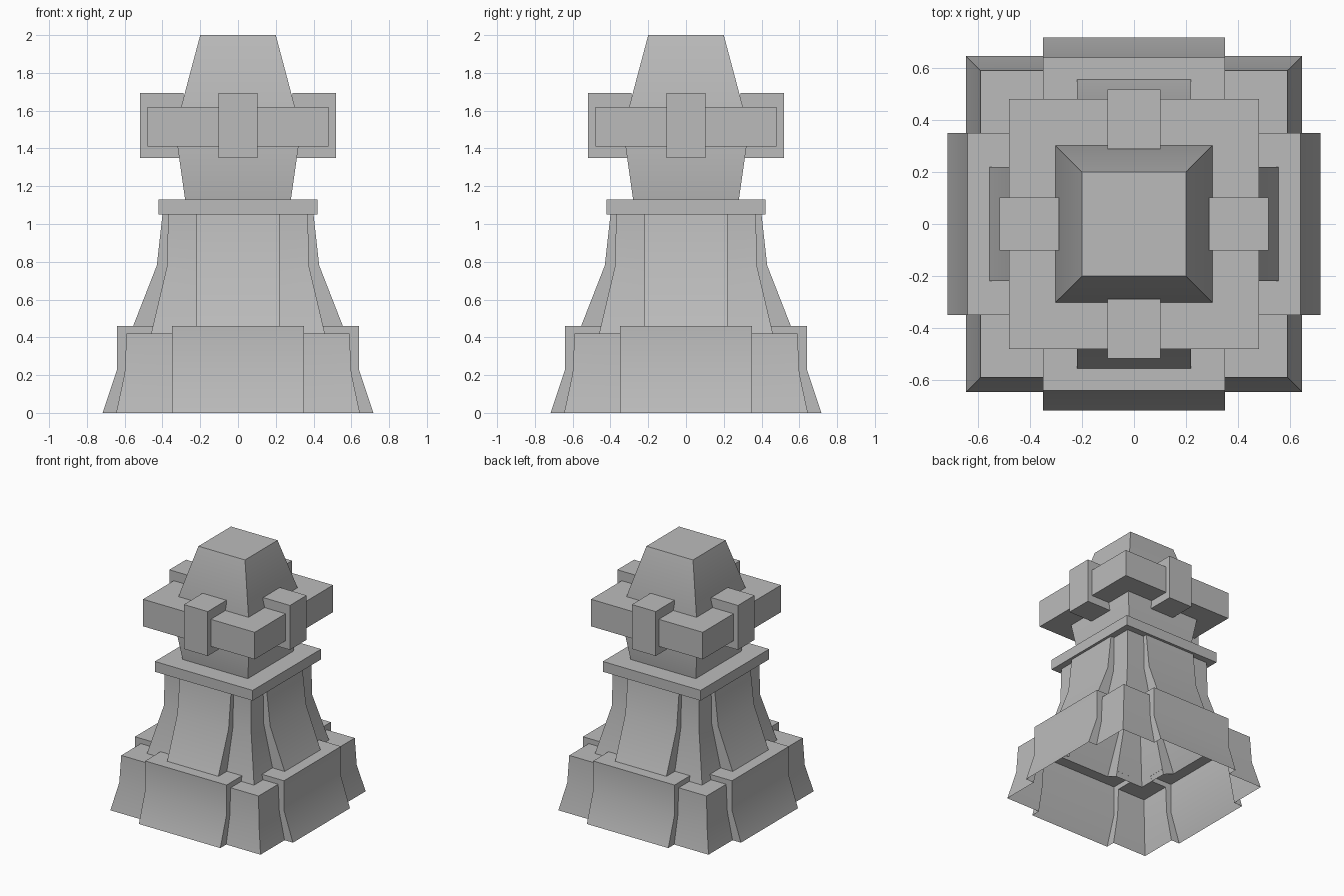
import bpy, bmesh, math
from mathutils import Vector

cube = bpy.data.objects.get("Cube")
if cube:
    bpy.data.objects.remove(cube, do_unlink=True)

stone = bpy.data.materials.new("grey stone")
stone.use_nodes = True
GREY = (0.5, 0.5, 0.5, 1)
stone.diffuse_color = GREY
stone.node_tree.nodes["Principled BSDF"].inputs["Base Color"].default_value = GREY


def finish(name, bm):
    bmesh.ops.remove_doubles(bm, verts=bm.verts, dist=0.0005)
    bmesh.ops.dissolve_limit(bm, angle_limit=0.01, verts=bm.verts, edges=bm.edges)
    bmesh.ops.recalc_face_normals(bm, faces=bm.faces)
    mesh = bpy.data.meshes.new(name)
    bm.to_mesh(mesh)
    bm.free()
    obj = bpy.data.objects.new(name, mesh)
    bpy.context.collection.objects.link(obj)
    mesh.materials.append(stone)
    bpy.ops.object.select_all(action='DESELECT')
    obj.select_set(True)
    bpy.context.view_layer.objects.active = obj
    bpy.ops.object.shade_smooth_by_angle(angle=math.radians(30))
    return obj


def eightfold(name, polys):
    """Repeat the polygons of half a side around all four sides."""
    bm = bmesh.new()
    for poly in polys:
        for sx in (1, -1):
            for sy in (1, -1):
                for swap in (False, True):
                    pts = [(sx * (y if swap else x), sy * (x if swap else y), z)
                           for x, y, z in poly]
                    bm.faces.new([bm.verts.new(p) for p in pts])
    return finish(name, bm)


def stack(name, levels):
    """Closed square loft through (half width, height) levels."""
    bm = bmesh.new()
    rings = [[bm.verts.new((sx * h, sy * h, z))
              for sx, sy in ((-1, -1), (1, -1), (1, 1), (-1, 1))] for h, z in levels]
    bm.faces.new(rings[0])
    bm.faces.new(rings[-1])
    for a, b in zip(rings, rings[1:]):
        for i in range(4):
            j = (i + 1) % 4
            bm.faces.new((a[i], a[j], b[j], b[i]))
    return finish(name, bm)


def buttressed(w, panel, core):
    """Half a side: raised centre panel, its flank and the core wall beside it."""
    polys = []
    for (d0, p0), (d1, p1), (c0, z0), (c1, z1) in zip(panel, panel[1:], core, core[1:]):
        polys += [
            [(0, d0, p0), (w, d0, p0), (w, d1, p1), (0, d1, p1)],
            [(w, d0, p0), (w, c0, z0), (w, c1, z1), (w, d1, p1)],
            [(w, c0, z0), (c0, c0, z0), (c1, c1, z1), (w, c1, z1)],
        ]
    return polys


# Flared plinth and tapered shaft, one hollow shell open below
BW, SW = 0.35, 0.22
base_panel = [(0.717, 0), (0.64, 0.23), (0.64, 0.46)]
base_core = [(0.645, 0), (0.60, 0.21), (0.59, 0.42)]
shaft_panel = [(0.555, 0.46), (0.43, 0.78), (0.40, 1.05)]
shaft_core = [(0.46, 0.42), (0.375, 0.78), (0.37, 1.05)]
(bp, top), (bc, low) = base_panel[-1], base_core[-1]
sp, sc = shaft_panel[0][0], shaft_core[0][0]
inner = sc - 0.01
ledges = [
    [(0, bp, top), (BW, bp, top), (BW, inner, top), (SW, inner, top),
     (SW, sp, top), (0, sp, top)],
    [(BW, bp, top), (BW, bc, low), (BW, sc, low), (BW, inner, top)],
    [(BW, bc, low), (bc, bc, low), (sc, sc, low), (BW, sc, low)],
]
eightfold("tower_shell", buttressed(BW, base_panel, base_core) + ledges
          + buttressed(SW, shaft_panel, shaft_core))

# Collar, head and band
stack("collar", [(0.42, 1.05), (0.42, 1.13)])
stack("head", [(0.28, 1.13), (0.333, 1.50), (0.20, 2.0)])
stack("head_band", [(0.48, 1.41), (0.48, 1.62)])

# Clasp block on each side of the band
for side, turn in (("front", 0), ("left", 1), ("back", 2), ("right", 3)):
    bm = bmesh.new()
    bmesh.ops.create_cube(bm, size=1)
    for v in bm.verts:
        v.co = Vector((v.co.x * 0.205, v.co.y * 0.23 - 0.403, v.co.z * 0.345 + 1.522))
    clasp = finish(side + "_clasp", bm)
    clasp.rotation_euler.z = turn * math.pi / 2
